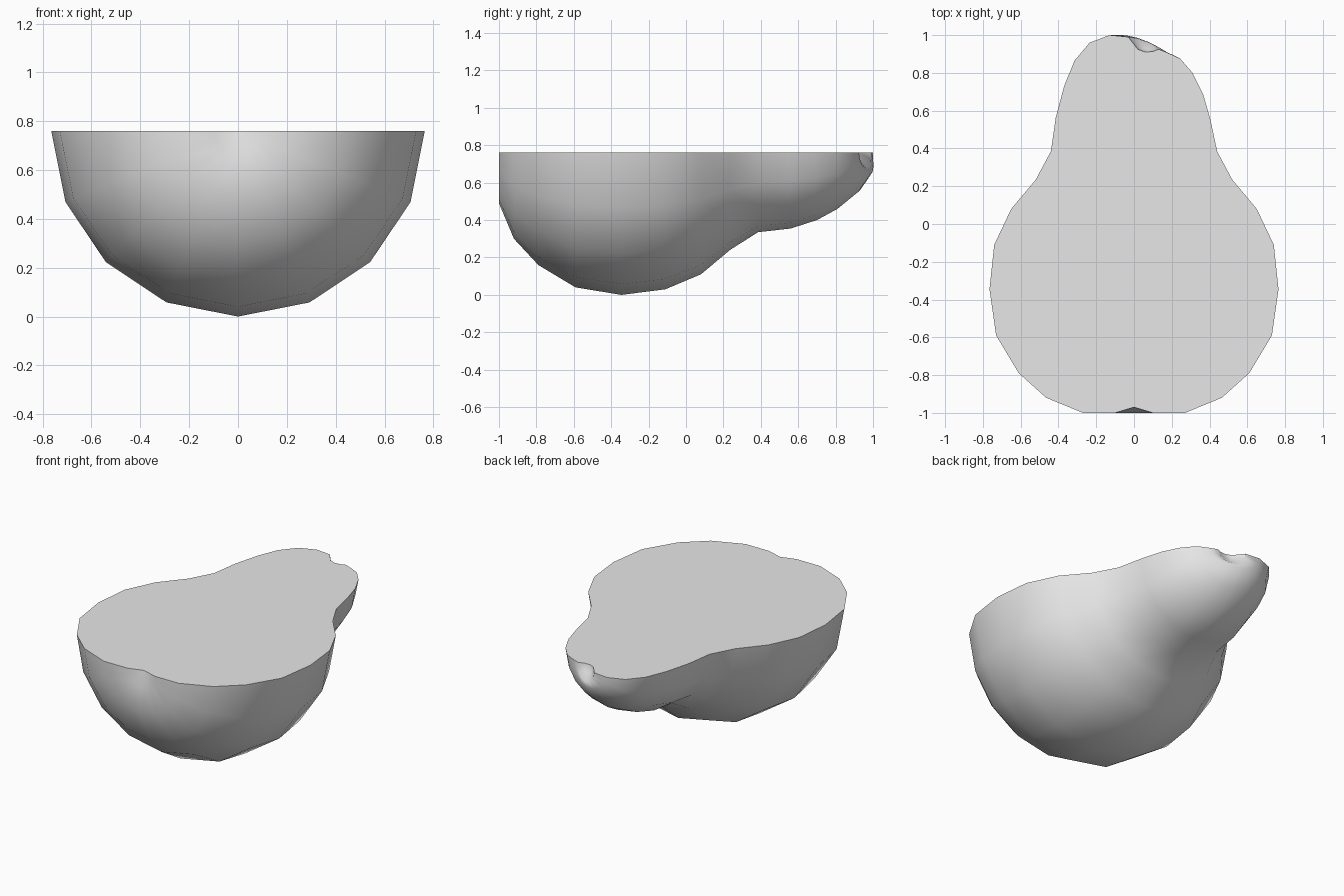
import bpy, bmesh, math

if "Cube" in bpy.data.objects:
    bpy.data.objects.remove(bpy.data.objects["Cube"])

TOP = 0.76      # height of the flat cut
SEGS = 8        # sides of each half ring

# Symmetric body rings: y, half width, depth below the cut
body = [
    (-1.00, 0.10, 0.10), (-1.00, 0.27, 0.27), (-0.92, 0.465, 0.46),
    (-0.79, 0.61, 0.60), (-0.59, 0.73, 0.72), (-0.345, 0.765, 0.76),
    (-0.11, 0.74, 0.73), (0.08, 0.65, 0.65), (0.235, 0.52, 0.52),
    (0.385, 0.44, 0.425),
]
# Skewed neck rings: +x edge, -x edge, y at +x, y at -x, y at bottom, depth
neck = [
    (0.405, -0.415, 0.55, 0.56, 0.56, 0.405),
    (0.365, -0.37, 0.69, 0.73, 0.70, 0.36),
    (0.31, -0.315, 0.80, 0.865, 0.81, 0.30),
    (0.245, -0.235, 0.875, 0.96, 0.92, 0.21),
    (0.17, -0.13, 0.91, 1.00, 0.985, 0.11),
    (0.13, -0.03, 0.925, 0.99, 0.97, 0.085),   # rim of the stem hollow
    (0.10, 0.02, 0.913, 0.925, 0.93, 0.05),    # inside the stem hollow
]
rings = [(r, -r, y, y, y, d) for y, r, d in body] + neck


def half_ring(bm, x_pos, x_neg, y_pos, y_neg, y_low, depth):
    """Half ellipse under the cut, sheared along y."""
    verts = []
    for i in range(SEGS + 1):
        a = math.pi * i / SEGS
        c, s = math.cos(a), math.sin(a)
        x = (x_pos + x_neg) / 2 + (x_pos - x_neg) / 2 * c
        y = y_low + (y_pos - y_neg) / 2 * c + ((y_pos + y_neg) / 2 - y_low) * c * c
        verts.append(bm.verts.new((x, y, TOP - depth * s)))
    return verts


bm = bmesh.new()
loops = [half_ring(bm, *r) for r in rings]
blossom = bm.verts.new((0, -0.97, TOP))
stem = bm.verts.new((0.06, 0.91, TOP))

# Skin between rings, and the two end hollows
for a, b in zip(loops, loops[1:]):
    for i in range(SEGS):
        bm.faces.new((a[i], b[i], b[i + 1], a[i + 1]))
for i in range(SEGS):
    bm.faces.new((blossom, loops[0][i], loops[0][i + 1]))
    bm.faces.new((stem, loops[-1][i + 1], loops[-1][i]))

# Flat cut face
bm.faces.new([blossom] + [l[0] for l in loops] + [stem] + [l[-1] for l in reversed(loops)])
bmesh.ops.recalc_face_normals(bm, faces=bm.faces[:])

mesh = bpy.data.meshes.new("pear_half")
bm.to_mesh(mesh)
bm.free()
pear = bpy.data.objects.new("pear_half", mesh)
bpy.context.collection.objects.link(pear)

# Plain grey skin
grey = bpy.data.materials.new("light_grey")
grey.use_nodes = True
colour = (0.8, 0.8, 0.8, 1)
grey.diffuse_color = colour
grey.node_tree.nodes["Principled BSDF"].inputs["Base Color"].default_value = colour
mesh.materials.append(grey)

# Smooth skin, sharp rim around the cut
bpy.ops.object.select_all(action='DESELECT')
pear.select_set(True)
bpy.context.view_layer.objects.active = pear
bpy.ops.object.shade_smooth_by_angle(angle=math.radians(45))
